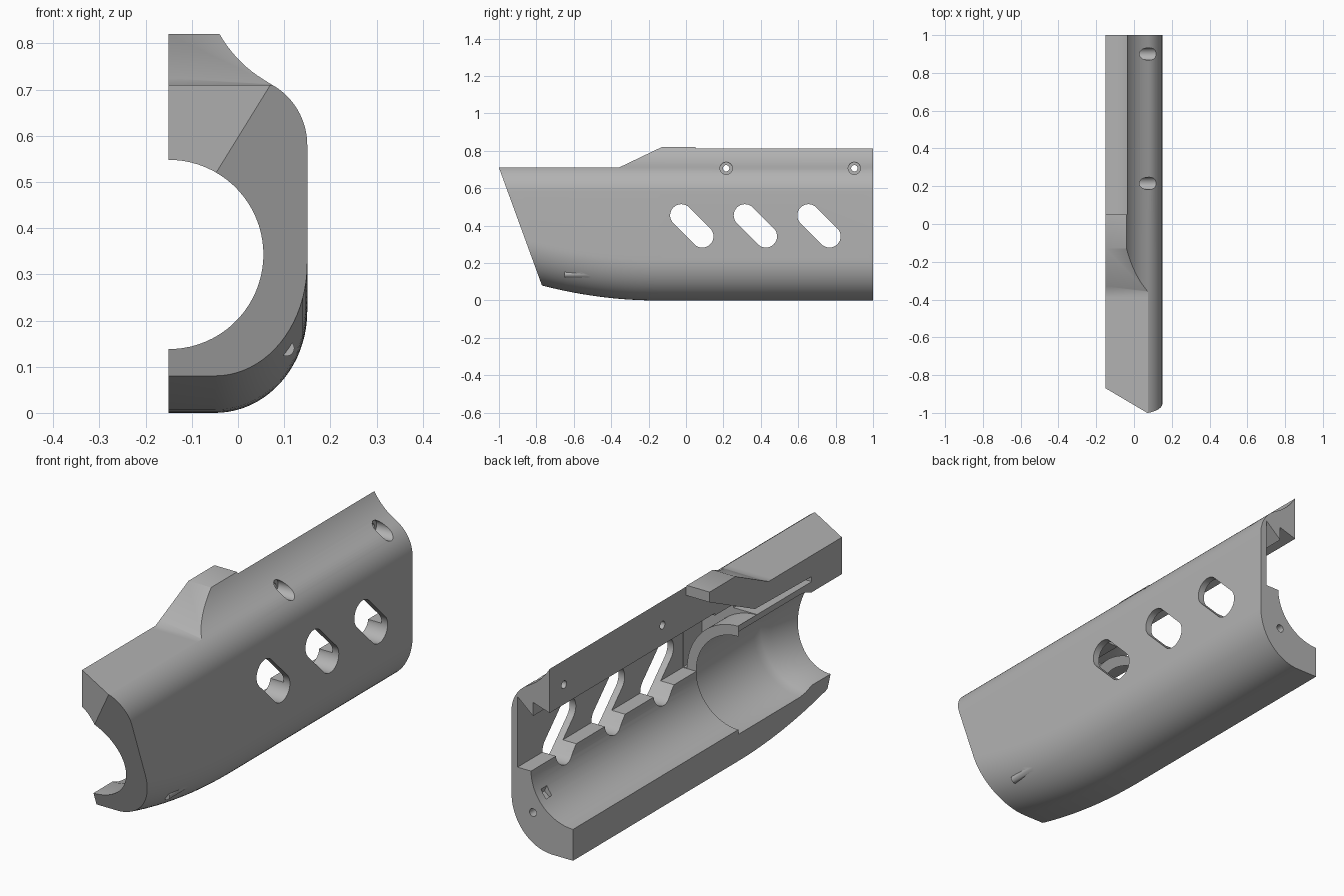
import bpy, bmesh
from math import sin, cos, pi, radians
from mathutils import Vector

cube = bpy.data.objects.get("Cube")
if cube:
    bpy.data.objects.remove(cube, do_unlink=True)

grey = bpy.data.materials.new("plain grey")
grey.use_nodes = True
COLOUR = (0.45, 0.45, 0.45, 1)
grey.diffuse_color = COLOUR
grey.node_tree.nodes["Principled BSDF"].inputs["Base Color"].default_value = COLOUR

BORE_X, BORE_Z = -0.15, 0.343


def arc(cx, cz, rx, rz, start, end, n):
    """Points on an elliptical arc, angles in degrees."""
    angles = [radians(start + (end - start) * i / n) for i in range(n + 1)]
    return [(cx + rx * cos(a), cz + rz * sin(a)) for a in angles]


def loft(name, rings):
    """Closed solid through rings of equal point count."""
    bm = bmesh.new()
    rows = [[bm.verts.new(p) for p in ring] for ring in rings]
    n = len(rows[0])
    for a, b in zip(rows, rows[1:]):
        for i in range(n):
            j = (i + 1) % n
            bm.faces.new((a[i], a[j], b[j], b[i]))
    bm.faces.new(rows[0])
    bm.faces.new(rows[-1][::-1])
    bmesh.ops.recalc_face_normals(bm, faces=bm.faces)
    mesh = bpy.data.meshes.new(name)
    bm.to_mesh(mesh)
    bm.free()
    obj = bpy.data.objects.new(name, mesh)
    mesh.materials.append(grey)
    bpy.context.collection.objects.link(obj)
    return obj


def prism_y(name, pts, y0, y1):
    return loft(name, [[(x, y, z) for x, z in pts] for y in (y0, y1)])


def prism_x(name, pts, x0, x1):
    return loft(name, [[(x, y, z) for y, z in pts] for x in (x0, x1)])


def combine(tool, operation="DIFFERENCE"):
    """Apply a tool solid to the shell, then discard it."""
    tool.hide_render = True
    mod = shell.modifiers.new("shape", "BOOLEAN")
    mod.operation, mod.object, mod.solver = operation, tool, "EXACT"
    bpy.context.view_layer.objects.active = shell
    bpy.ops.object.modifier_apply(modifier=mod.name)
    bpy.data.objects.remove(tool, do_unlink=True)


# Outer shell: constant section whose rounded belly rises towards the front
def section(y):
    rise = 0.08 * (max(0, -0.15 - y) / 0.62) ** 2
    belly = arc(-0.05, 0.22 + rise, 0.2, 0.22, -90, 0, 20)
    shoulder = arc(0, 0.58, 0.15, 0.15, 0, 62, 12)
    hollow = arc(0.197, 0.954, 0.272, 0.272, 242, 209.5, 10)[1:]
    pts = [(-0.15, rise)] + belly + shoulder + hollow + [(-0.04, 0.82), (-0.15, 0.82)]
    return [(x, y, z) for x, z in pts]


shell = loft("half_shell", [section(y) for y in [1] + [-0.15 - 0.06 * i for i in range(16)]])

# Raked and angled front faces
bm = bmesh.new()
bm.from_mesh(shell.data)
for point, normal in (((0, -1, 0.71), (0, -0.63, -0.23)), ((0.07, -1, 0), (-0.13, -0.22, 0))):
    cut = bmesh.ops.bisect_plane(bm, geom=bm.verts[:] + bm.edges[:] + bm.faces[:],
                                 plane_co=Vector(point), plane_no=Vector(normal), clear_outer=True)
    edges = [e for e in cut["geom_cut"] if isinstance(e, bmesh.types.BMEdge)]
    bmesh.ops.holes_fill(bm, edges=edges, sides=0)
bmesh.ops.recalc_face_normals(bm, faces=bm.faces)
bm.to_mesh(shell.data)
bm.free()

# Lowered front top with ramp up to the rail
combine(prism_x("top_cut", [(-1.2, 0.71), (-0.36, 0.71), (-0.13, 0.82), (-0.13, 1), (-1.2, 1)], -0.3, 0.3))

# Round bore with a wider chamber near the front
profile = [(1.1, 0.205), (-0.15, 0.205), (-0.151, 0.226), (-0.58, 0.226),
           (-0.62, 0.22), (-0.66, 0.205), (-1.1, 0.205)]
combine(loft("bore", [[(x, y, z) for x, z in arc(BORE_X, BORE_Z, r, r, 3, 357, 72)]
                      for y, r in profile]))

# Square side cavity with a toothed roof
combine(prism_y("cavity", [(-0.3, 0.34), (0.12, 0.34), (0.12, 0.65), (0.045, 0.585),
                           (0.045, 0.645), (-0.036, 0.62), (-0.3, 0.62)], -0.15, 1.1))

# Open space beside the rail, continuing as a thin slot under the front block
combine(prism_x("rail_gap", [(1.1, 0.595), (1.1, 0.9), (0.05, 0.9), (0.05, 0.775), (-0.266, 0.625),
                             (-0.66, 0.617), (-0.66, 0.595)], -0.3, -0.036))

# Relief around the arch over the chamber
arch = arc(BORE_X, BORE_Z, 0.25, 0.25, 0, 90, 24)
combine(prism_y("arch_relief", arch + [(-0.15, 0.61), (0.118, 0.61), (0.118, 0.343)], -0.28, -0.14))

# Slanted vent slots
for i in range(3):
    y = -0.025 + 0.34 * i
    slot = arc(y, 0.455, 0.06, 0.06, 45, 225, 16) + arc(y + 0.112, 0.343, 0.06, 0.06, 225, 405, 16)
    combine(prism_x("vent_slot", slot, -0.1, 0.3))

# Counterbored screw holes through the rail
for y in (0.215, 0.9):
    combine(prism_x("screw_seat", arc(y, 0.707, 0.033, 0.033, 0, 345, 23), 0.022, 0.3))
    combine(prism_x("screw_hole", arc(y, 0.707, 0.017, 0.017, 0, 345, 23), -0.1, 0.1))

# Pin hole and small pocket at the back
combine(prism_y("pin_hole", arc(0.045, 0.16, 0.017, 0.017, 0, 345, 23), 0.88, 1.1))
combine(prism_y("pocket", [(0, 0.24), (0.03, 0.26), (0.045, 0.225), (0.015, 0.2)], 0.92, 0.96))

# Small locating pin on the belly
combine(prism_y("pin", arc(0.105, 0.14, 0.017, 0.017, 0, 345, 23), -0.65, -0.42), "UNION")

shell.select_set(True)
bpy.context.view_layer.objects.active = shell
bpy.ops.object.shade_smooth_by_angle(angle=pi / 7)
